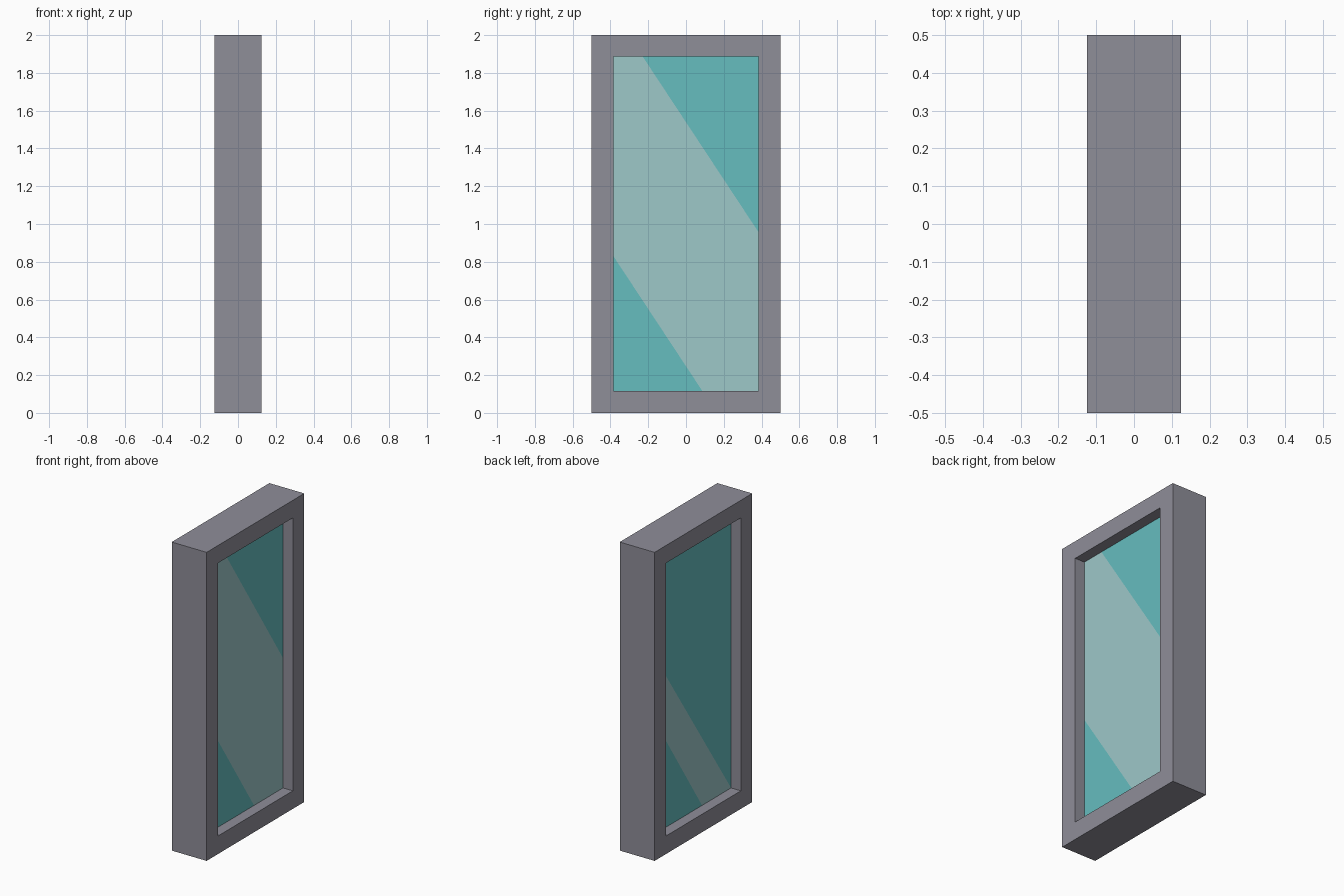
import bpy, bmesh

if "Cube" in bpy.data.objects:
    bpy.data.objects.remove(bpy.data.objects["Cube"])


def srgb(r, g, b):
    def lin(c):
        c /= 255
        return c / 12.92 if c <= 0.04045 else ((c + 0.055) / 1.055) ** 2.4
    return (lin(r), lin(g), lin(b), 1)


def material(name, rgb):
    m = bpy.data.materials.new(name)
    m.diffuse_color = srgb(*rgb)
    m.use_nodes = True
    m.node_tree.nodes["Principled BSDF"].inputs["Base Color"].default_value = m.diffuse_color
    return m


frame_grey = material("frame grey", (143, 142, 153))
glass_teal = material("glass teal", (102, 189, 191))
glass_pale = material("glass pale", (157, 200, 201))

DEPTH, GLASS = 0.125, 0.055          # half depth of frame, glass offset
OUTER = (0.5, 0.0, 2.0)              # half width, bottom, top
INNER = (0.383, 0.117, 1.886)


def corners(rect):
    w, lo, hi = rect
    return [(-w, lo), (w, lo), (w, hi), (-w, hi)]


def finish(bm, name, mats):
    me = bpy.data.meshes.new(name)
    bm.to_mesh(me)
    bm.free()
    for m in mats:
        me.materials.append(m)
    ob = bpy.data.objects.new(name, me)
    bpy.context.collection.objects.link(ob)
    return ob


# Rectangular frame: four rings of corners joined into a closed loop
bm = bmesh.new()
rings = [[bm.verts.new((x, y, z)) for y, z in corners(r)]
         for x, r in ((DEPTH, OUTER), (DEPTH, INNER), (-DEPTH, INNER), (-DEPTH, OUTER))]
for i in range(4):
    a, b = rings[i], rings[(i + 1) % 4]
    for j in range(4):
        k = (j + 1) % 4
        bm.faces.new((a[j], a[k], b[k], b[j]))
bmesh.ops.recalc_face_normals(bm, faces=bm.faces[:])
finish(bm, "frame", [frame_grey])


# Glass sheet, cut along diagonal lines z = c - slope * u (u = viewer's right)
def glass_sheet(name, side, lower, upper):
    bm = bmesh.new()
    bm.faces.new([bm.verts.new((side * GLASS, side * u, z)) for u, z in corners(INNER)])
    for c, slope in (lower, upper):
        bmesh.ops.bisect_plane(bm, geom=bm.verts[:] + bm.edges[:] + bm.faces[:], dist=1e-5,
                               plane_co=(0, 0, c), plane_no=(0, side * slope, 1))
    for f in bm.faces:
        p = f.calc_center_median()
        u = side * p.y
        in_band = lower[0] - lower[1] * u < p.z < upper[0] - upper[1] * u
        f.material_index = 1 if in_band else 0
    finish(bm, name, [glass_teal, glass_pale])


glass_sheet("right_glass", 1, (0.247, 1.516), (1.539, 1.516))
glass_sheet("left_glass", -1, (0.247, 1.516), (0.68, 1.47))
